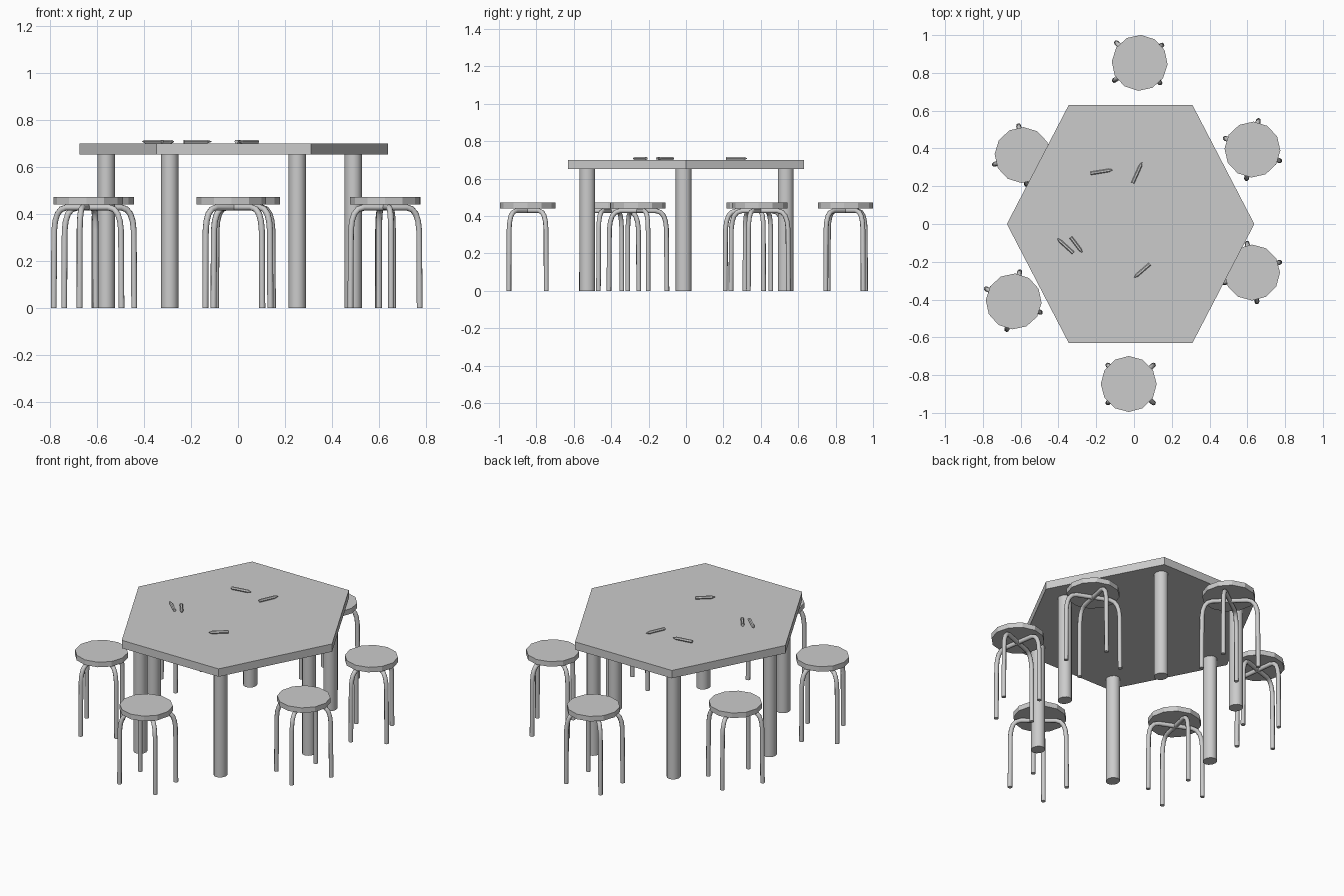
import bpy, bmesh
from math import cos, sin, pi, radians
from mathutils import Vector

if "Cube" in bpy.data.objects:
    bpy.data.objects.remove(bpy.data.objects["Cube"])


def tube(name, path, radii, side, sides, stretch=1.0, smooth=False):
    """Sweep a regular polygon along a planar path; 'side' is the plane normal."""
    path = [Vector(p) for p in path]
    side = Vector(side).normalized()
    bm = bmesh.new()
    rings = []
    for i, p in enumerate(path):
        t = Vector((0, 0, 0))
        if i > 0:
            t += (p - path[i - 1]).normalized()
        if i < len(path) - 1:
            t += (path[i + 1] - p).normalized()
        up = t.normalized().cross(side)
        ring = []
        for k in range(sides):
            a = 2 * pi * k / sides
            ring.append(bm.verts.new(p + radii[i] * (cos(a) * side + stretch * sin(a) * up)))
        rings.append(ring)
    for r0, r1 in zip(rings, rings[1:]):
        for k in range(sides):
            n = (k + 1) % sides
            bm.faces.new((r0[k], r0[n], r1[n], r1[k]))
    bm.faces.new(rings[0][::-1])
    bm.faces.new(rings[-1])
    bmesh.ops.recalc_face_normals(bm, faces=bm.faces)
    mesh = bpy.data.meshes.new(name)
    bm.to_mesh(mesh)
    bm.free()
    obj = bpy.data.objects.new(name, mesh)
    bpy.context.collection.objects.link(obj)
    if smooth:
        bpy.ops.object.select_all(action='DESELECT')
        obj.select_set(True)
        bpy.context.view_layer.objects.active = obj
        bpy.ops.object.shade_smooth_by_angle(angle=radians(50))
    return obj


# Hexagonal table top, slightly stretched in y
R, STRETCH = 0.655, 1.111
tube("table_top", [(-0.018, 0, 0.652), (-0.018, 0, 0.70)], [R, R], (1, 0, 0), 6, STRETCH)

# Six round table legs, one near each corner
leg_spots = [(-0.56, -0.013), (0.49, -0.013)]
leg_spots += [(x, y) for x in (-0.29, 0.252) for y in (-0.528, 0.533)]
for x, y in leg_spots:
    tube("table_leg", [(x, y, 0), (x, y, 0.655)], [0.038, 0.038], (1, 0, 0), 12, STRETCH, True)

# Half profile of a bent stool leg: share of foot distance, height
half = [(1.0, 0), (0.985, 0.33), (0.955, 0.37), (0.89, 0.40), (0.78, 0.42), (0.62, 0.428)]
arch = half + [(-s, z) for s, z in reversed(half)]


def stool(cx, cy, turn, shift=0.0):
    a = radians(turn)
    ux, uy = Vector((cos(a), sin(a), 0)), Vector((-sin(a), cos(a), 0))
    c = Vector((cx, cy, 0))
    # Round seat
    tube("stool_seat", [c + Vector((0, 0, 0.441)), c + Vector((0, 0, 0.472))],
         [0.148, 0.148], ux, 12)
    # Two crossing hoops form the four legs
    c += ux * shift
    for s in (1, -1):
        foot = ux * 0.121 + uy * 0.1 * s
        path = [c + foot * f + Vector((0, 0, z)) for f, z in arch]
        tube("stool_leg_hoop", path, [0.013] * len(path),
             foot.cross(Vector((0, 0, 1))), 8, smooth=True)


for args in [(-0.028, -0.847, 0, 0.01), (0.625, -0.257, 60), (0.627, 0.394, 118),
             (0.03, 0.853, 177, 0.008), (-0.59, 0.365, 238), (-0.637, -0.41, 297, -0.005)]:
    stool(*args)

# Hexagonal pencils on the table: blunt end to tip
pencils = [((-0.23, 0.268), (-0.113, 0.287)), ((-0.007, 0.217), (0.042, 0.326)),
           ((0.084, -0.212), (0.002, -0.283)), ((-0.322, -0.153), (-0.406, -0.077)),
           ((-0.335, -0.07), (-0.274, -0.151))]
for (x0, y0), (x1, y1) in pencils:
    r = 0.009
    p, q = Vector((x0, y0, 0.70 + r * 0.866)), Vector((x1, y1, 0.70 + r * 0.866))
    tube("pencil", [p, p.lerp(q, 0.83), q], [r, r, 0.002],
         Vector((0, 0, 1)).cross(q - p), 6)
